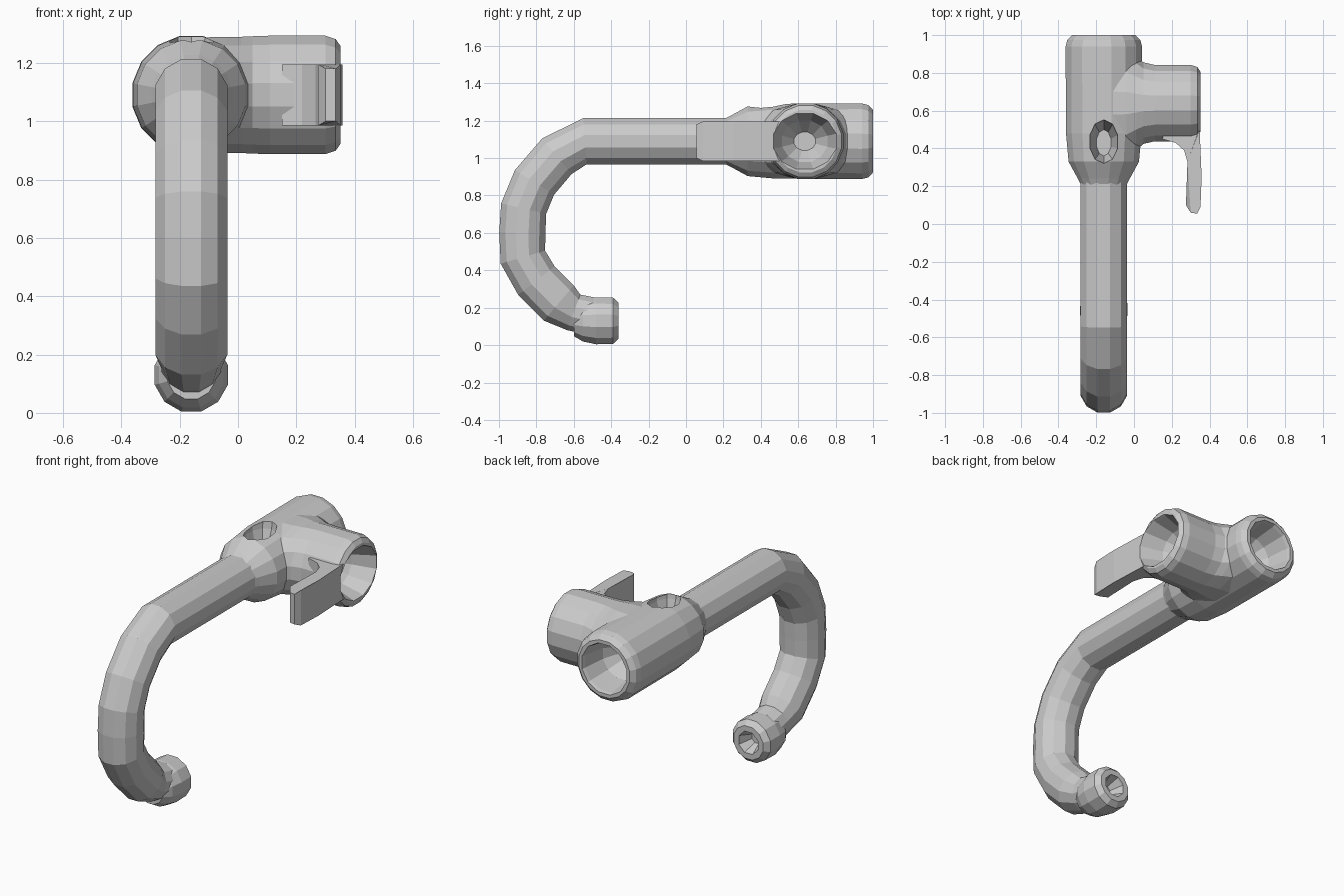
import bpy, bmesh
from math import cos, sin, pi
from mathutils import Vector

if "Cube" in bpy.data.objects:
    bpy.data.objects.remove(bpy.data.objects["Cube"])

X, Y, Z = Vector((1, 0, 0)), Vector((0, 1, 0)), Vector((0, 0, 1))
CX, CZ = -0.16, 1.09          # axis of the main bar and socket


def finish(name, bm):
    bmesh.ops.recalc_face_normals(bm, faces=bm.faces)
    me = bpy.data.meshes.new(name)
    bm.to_mesh(me)
    bm.free()
    ob = bpy.data.objects.new(name, me)
    bpy.context.collection.objects.link(ob)
    return ob


def loft(name, rings, sides=16):
    """Closed solid through elliptical rings (centre, u axis, v axis)."""
    bm = bmesh.new()
    loops = []
    for c, u, v in rings:
        angles = [2 * pi * (i + 0.5) / sides for i in range(sides)]
        loops.append([bm.verts.new(Vector(c) + u * cos(a) + v * sin(a)) for a in angles])
    for a, b in zip(loops, loops[1:]):
        for i in range(sides):
            j = (i + 1) % sides
            bm.faces.new((a[i], a[j], b[j], b[i]))
    bm.faces.new(loops[0])
    bm.faces.new(loops[-1])
    return finish(name, bm)


def along_y(name, prof, z=CZ, sides=16):
    return loft(name, [((CX, y, z), X * r, Z * r) for y, r in prof], sides)


def along_x(name, prof, y=0.64, sides=16):
    return loft(name, [((x, y, CZ), Y * ry, Z * rz) for x, ry, rz in prof], sides)


def combine(base, other, op):
    m = base.modifiers.new(op, 'BOOLEAN')
    m.operation, m.solver, m.object = op, 'EXACT', other
    bpy.context.view_layer.objects.active = base
    bpy.ops.object.modifier_apply(modifier=m.name)
    bpy.data.objects.remove(other)


# hooked bar swept along its side-view path
path = [(0.45, 1.09), (-0.54, 1.09), (-0.69, 1.01), (-0.81, 0.87), (-0.868, 0.73),
        (-0.875, 0.60), (-0.872, 0.47), (-0.80, 0.345), (-0.68, 0.225), (-0.60, 0.175), (-0.46, 0.145)]
pts = [Vector((CX, y, z)) for y, z in path]
rings = []
for i, p in enumerate(pts):
    t = (pts[min(i + 1, len(pts) - 1)] - pts[max(i - 1, 0)]).normalized()
    r = 0.128 if i < len(pts) - 2 else 0.105
    rings.append((p, X * r, X.cross(t) * r))
body = loft("hook_fitting", rings, 12)

# rounded tip, main socket, side socket with flared root
parts = [
    along_y("tip", [(-0.60, 0.085), (-0.55, 0.115), (-0.48, 0.13), (-0.39, 0.128), (-0.36, 0.10)], 0.13, 12),
    along_y("main_socket", [(0.20, 0.12), (0.24, 0.14), (0.33, 0.19), (0.48, 0.204), (0.94, 0.206),
                            (0.975, 0.197), (1.0, 0.17)]),
    along_x("side_socket", [(-0.16, 0.32, 0.20), (-0.04, 0.30, 0.203), (0.01, 0.255, 0.203),
                            (0.05, 0.22, 0.205), (0.11, 0.206, 0.207), (0.30, 0.206, 0.207),
                            (0.335, 0.195, 0.195), (0.352, 0.17, 0.17)]),
]

# thin lever blade, outlined from the top
outline = [(0.335, 0.055), (0.30, 0.06), (0.275, 0.10), (0.283, 0.33), (0.265, 0.39),
           (0.22, 0.43), (0.15, 0.45), (0.18, 0.56), (0.345, 0.56), (0.358, 0.25), (0.352, 0.09)]
bm = bmesh.new()
low, high = [], []
for x, y in outline:
    h = 0.09 if y < 0.08 else 0.105
    low.append(bm.verts.new((x, y, CZ - h)))
    high.append(bm.verts.new((x, y, CZ + h)))
n = len(outline)
for i in range(n):
    j = (i + 1) % n
    bm.faces.new((low[i], low[j], high[j], high[i]))
bm.faces.new(low)
bm.faces.new(high)
parts.append(finish("lever_blade", bm))

for p in parts:
    combine(body, p, 'UNION')

# recesses: both socket mouths, hook tip, slot on top
cutters = [
    along_y("main_bore", [(1.02, 0.157), (0.98, 0.145), (0.84, 0.125), (0.75, 0.07)], sides=12),
    along_x("side_bore", [(0.38, 0.185, 0.165), (0.34, 0.17, 0.15), (0.22, 0.125, 0.115), (0.14, 0.06, 0.05)], 0.635, 12),
    along_y("tip_bore", [(-0.34, 0.075), (-0.37, 0.065), (-0.44, 0.035)], 0.13, 8),
    loft("top_slot", [((CX, 0.435, 1.34), X * 0.085, Y * 0.125), ((CX, 0.435, 1.25), X * 0.075, Y * 0.11),
                      ((CX, 0.43, 1.13), X * 0.04, Y * 0.07)], 10),
]
for c in cutters:
    c.hide_render = True
    combine(body, c, 'DIFFERENCE')
